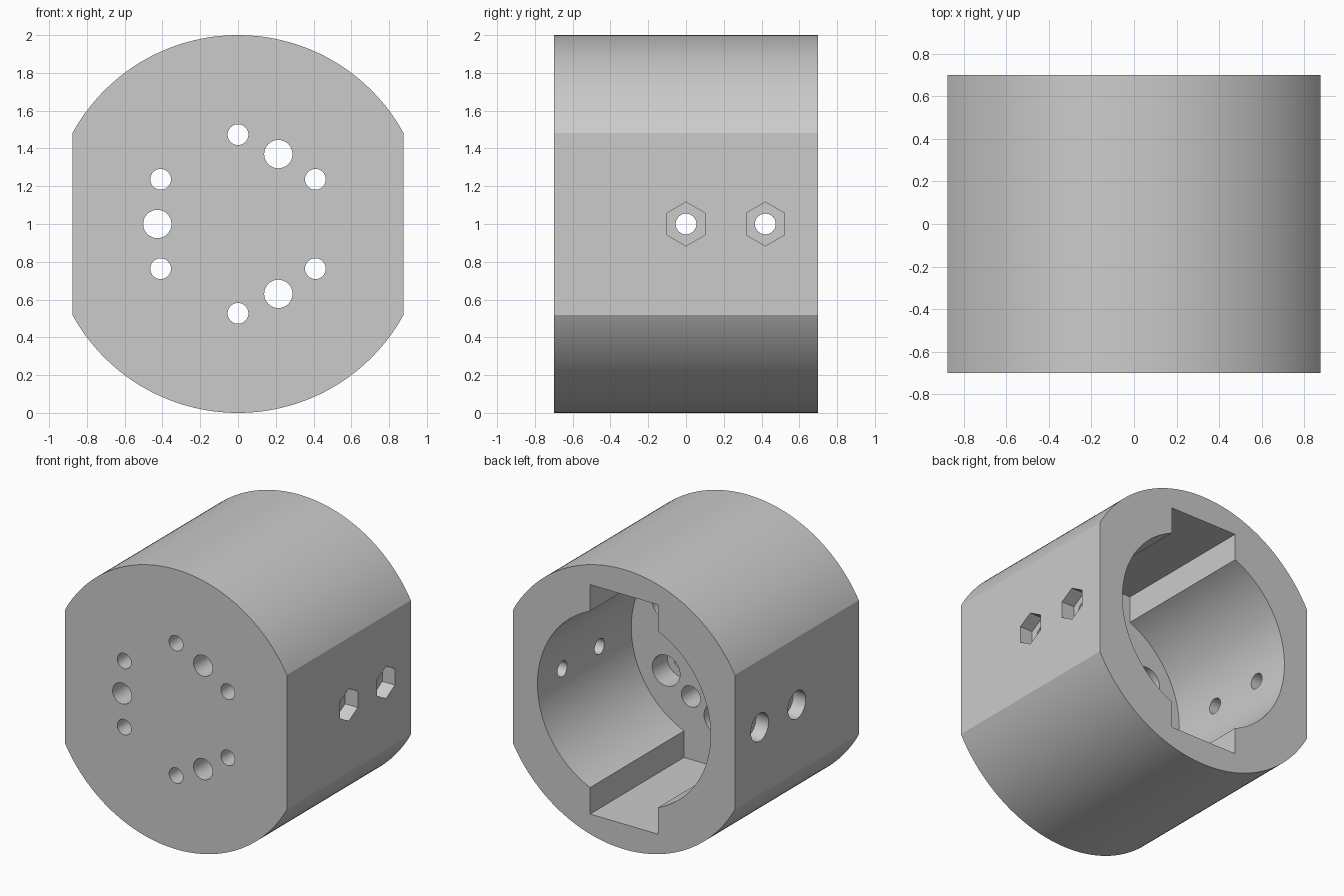
import bpy, bmesh
from math import sin, cos, pi, acos, asin, radians
from mathutils import Matrix, Vector

cube = bpy.data.objects.get("Cube")
if cube:
    bpy.data.objects.remove(cube, do_unlink=True)

# Main dimensions
RADIUS, FLAT_X, HALF_Y, CENTRE_Z = 1.0, 0.877, 0.7, 1.0
BORE_R, BORE_FLOOR = 0.685, -0.36
SLOT_X, SLOT_Z = 0.268, 0.82

grey = bpy.data.materials.new("plain grey")
grey.use_nodes = True
grey.diffuse_color = (0.6, 0.6, 0.6, 1)
grey.node_tree.nodes["Principled BSDF"].inputs["Base Color"].default_value = (0.6, 0.6, 0.6, 1)


def arc(radius, start, end, steps):
    return [(radius * cos(start + (end - start) * i / steps),
             radius * sin(start + (end - start) * i / steps)) for i in range(steps + 1)]


def circle(radius, sides, centre=(0, 0), turn=0.0):
    return [(centre[0] + x, centre[1] + y)
            for x, y in arc(radius, turn, turn + 2 * pi, sides)[:-1]]


def prism(name, outline, axis, low, high):
    """Extrude an outline along y (outline is x, z) or x (outline is y, z)."""
    bm = bmesh.new()
    place = (lambda a, b: (a, low, CENTRE_Z + b)) if axis == "y" else \
            (lambda a, b: (low, a, CENTRE_Z + b))
    face = bm.faces.new([bm.verts.new(place(a, b)) for a, b in outline])
    new = bmesh.ops.extrude_face_region(bm, geom=[face])["geom"]
    shift = Vector((0, high - low, 0)) if axis == "y" else Vector((high - low, 0, 0))
    bmesh.ops.translate(bm, vec=shift, verts=[g for g in new if isinstance(g, bmesh.types.BMVert)])
    bmesh.ops.recalc_face_normals(bm, faces=bm.faces)
    mesh = bpy.data.meshes.new(name)
    bm.to_mesh(mesh)
    bm.free()
    mesh.materials.append(grey)
    obj = bpy.data.objects.new(name, mesh)
    bpy.context.collection.objects.link(obj)
    return obj


# Body: round drum with two flat sides
a = acos(FLAT_X / RADIUS)
body = prism("motor_housing", arc(RADIUS, a, pi - a, 64) + arc(RADIUS, pi + a, 2 * pi - a, 64),
             "y", -HALF_Y, HALF_Y)

# Bore open at the back, with a square slot above and below
b = acos(SLOT_X / BORE_R)
bore = (arc(BORE_R, -b, b, 48) + [(SLOT_X, SLOT_Z), (-SLOT_X, SLOT_Z)]
        + arc(BORE_R, pi - b, pi + b, 48) + [(-SLOT_X, -SLOT_Z), (SLOT_X, -SLOT_Z)])
cutters = [prism("bore_cutter", bore, "y", BORE_FLOOR, 1)]

# Six screw holes in the front plate, recessed from inside
for k in range(6):
    t = radians(30 + 60 * k)
    c = (0.473 * cos(t), 0.473 * sin(t))
    cutters.append(prism("screw_hole_cutter", circle(0.055, 32, c), "y", -1, 0))
    cutters.append(prism("screw_recess_cutter", circle(0.11, 32, c), "y", -0.53, 0))

# Three larger plain holes
for deg in (60, 180, 300):
    t = radians(deg)
    c = (0.427 * cos(t), 0.427 * sin(t))
    cutters.append(prism("plain_hole_cutter", circle(0.075, 32, c), "y", -1, 0))

# Cross bolts: hexagonal nut pocket on one flat, round head recess on the other
for y in (0, 0.42):
    cutters.append(prism("bolt_hole_cutter", circle(0.055, 32, (y, 0)), "x", -1, 1))
    cutters.append(prism("nut_pocket_cutter", circle(0.116, 6, (y, 0), pi / 2), "x", FLAT_X - 0.1, 1))
    cutters.append(prism("bolt_head_cutter", circle(0.1, 32, (y, 0)), "x", -1, 0.1 - FLAT_X))

# Cut everything out of the body
bpy.context.view_layer.objects.active = body
for cutter in cutters:
    cutter.hide_render = True
    mod = body.modifiers.new("cut", "BOOLEAN")
    mod.operation, mod.solver, mod.object = "DIFFERENCE", "EXACT", cutter
    bpy.ops.object.modifier_apply(modifier=mod.name)
    bpy.data.objects.remove(cutter, do_unlink=True)

bpy.ops.object.select_all(action="DESELECT")
body.select_set(True)
bpy.ops.object.shade_smooth_by_angle(angle=radians(25))
